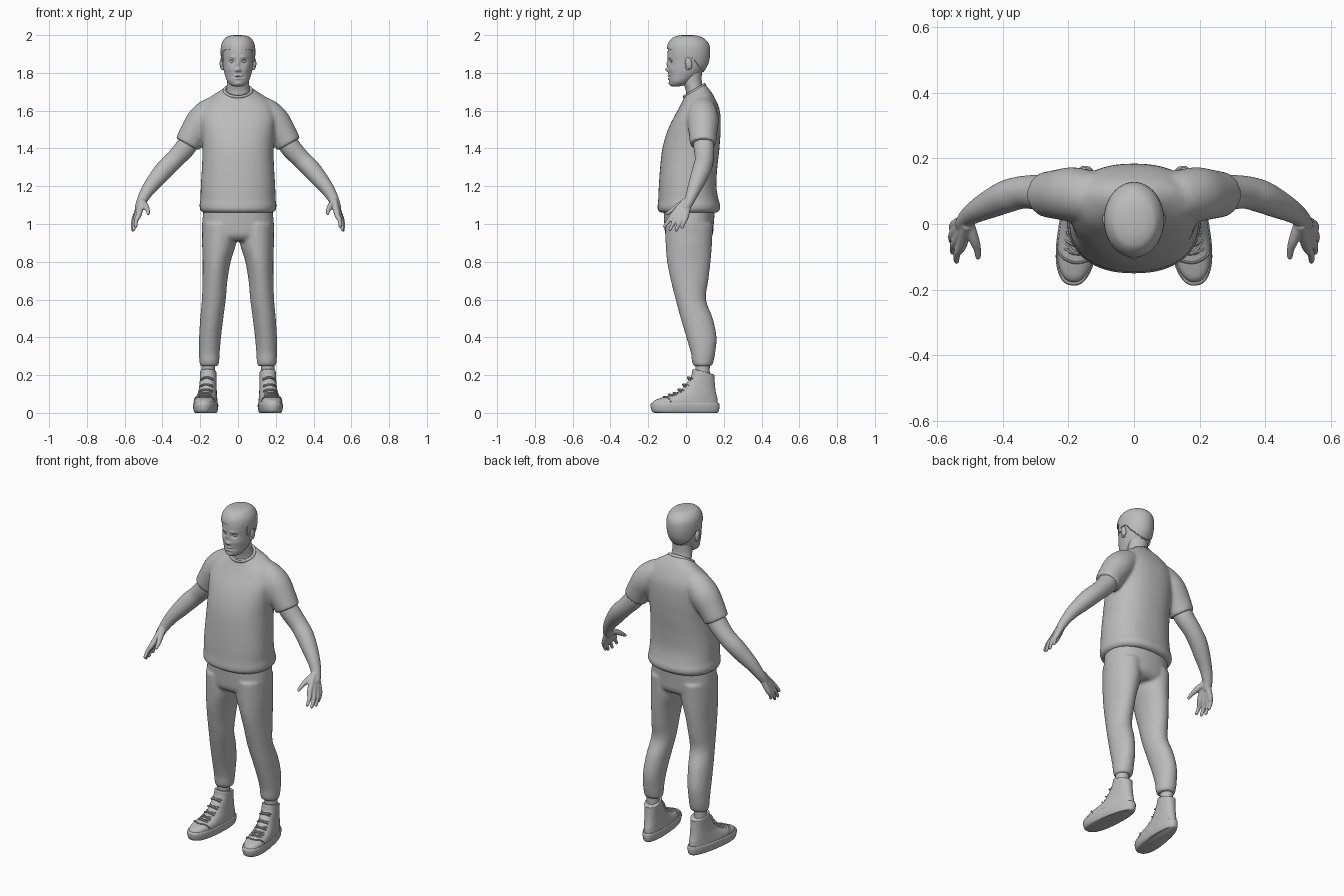
import bpy, bmesh, math
from mathutils import Vector, Matrix

if "Cube" in bpy.data.objects:
    bpy.data.objects.remove(bpy.data.objects["Cube"])

grey = bpy.data.materials.new("plain grey")
grey.diffuse_color = (0.5, 0.5, 0.5, 1)
grey.use_nodes = True
grey.node_tree.nodes["Principled BSDF"].inputs["Base Color"].default_value = grey.diffuse_color


def smooth_rows(rows, steps):
    """Catmull-Rom interpolation through tuples of numbers."""
    out = []
    for i in range(len(rows) - 1):
        p = [rows[max(0, min(len(rows) - 1, i + k))] for k in (-1, 0, 1, 2)]
        for s in range(steps):
            t = s / steps
            out.append([0.5 * (2 * b + (c - a) * t + (2 * a - 5 * b + 4 * c - d) * t * t
                               + (3 * b - a - 3 * c + d) * t ** 3) for a, b, c, d in zip(*p)])
    return out + [list(rows[-1])]


def skin(bm, rings):
    vs = [[bm.verts.new(c) for c in r] for r in rings]
    n = len(vs[0])
    for a, b in zip(vs, vs[1:]):
        for i in range(n):
            bm.faces.new((a[i], a[(i + 1) % n], b[(i + 1) % n], b[i]))
    bm.faces.new(vs[0][::-1])
    bm.faces.new(vs[-1])


def loft(bm, rows, sides=48, steps=5, n=2.0, cx=0.0, grow=0.0):
    """Stacked ovals; each row is z, front y, back y, half width, tilt, centre x."""
    rings = []
    for z, yf, yb, rx, tilt, x0 in smooth_rows([tuple(r) + (0, cx)[len(r) - 4:] for r in rows], steps):
        cy, ry, ring = (yf + yb) / 2, (yb - yf) / 2 + grow, []
        for i in range(sides):
            c, s = math.cos(2 * math.pi * i / sides), math.sin(2 * math.pi * i / sides)
            dy = ry * math.copysign(abs(s) ** (2 / n), s)
            ring.append((x0 + (rx + grow) * math.copysign(abs(c) ** (2 / n), c), cy + dy, z + tilt * dy))
        rings.append(ring)
    skin(bm, rings)


def tube(bm, pts, sides=20, steps=5, round_end=True):
    """Round tube through points x, y, z, radius."""
    p = smooth_rows(pts, steps)
    if round_end:
        t = (Vector(p[-1][:3]) - Vector(p[-2][:3])).normalized()
        e, r = Vector(p[-1][:3]), p[-1][3]
        p += [[*(e + t * r * k), r * math.sqrt(1 - k * k)] for k in (0.4, 0.75, 0.95)]
    rings = []
    for i, (x, y, z, r) in enumerate(p):
        t = Vector(p[min(i + 1, len(p) - 1)][:3]) - Vector(p[max(i - 1, 0)][:3])
        u = t.cross(Vector((0.05, 1, 0.1))).normalized()
        v = t.cross(u).normalized()
        rings.append([Vector((x, y, z)) + r * (u * math.cos(a) + v * math.sin(a))
                      for a in (2 * math.pi * k / sides for k in range(sides))])
    skin(bm, rings)


def ball(bm, centre, scale, rot=0.0):
    m = Matrix.Translation(centre) @ Matrix.Rotation(rot, 4, 'X') @ Matrix.Diagonal((*scale, 1))
    bmesh.ops.create_uvsphere(bm, u_segments=20, v_segments=14, radius=1, matrix=m)


def finish(bm, name, mirror=False, voxel=0.0, relax=4, angle=40):
    bmesh.ops.recalc_face_normals(bm, faces=bm.faces)
    me = bpy.data.meshes.new(name)
    bm.to_mesh(me)
    bm.free()
    ob = bpy.data.objects.new(name, me)
    bpy.context.collection.objects.link(ob)
    me.materials.append(grey)
    bpy.ops.object.select_all(action='DESELECT')
    ob.select_set(True)
    bpy.context.view_layer.objects.active = ob
    bpy.ops.object.shade_smooth_by_angle(angle=math.radians(angle))
    if mirror:
        ob.modifiers.new("mirror", 'MIRROR').use_mirror_merge = False
    if voxel:
        rm = ob.modifiers.new("fuse", 'REMESH')
        rm.mode, rm.voxel_size, rm.use_smooth_shade = 'VOXEL', voxel, True
        sm = ob.modifiers.new("relax", 'SMOOTH')
        sm.factor, sm.iterations = 0.5, relax
    return ob


# Shirt: body and sleeves fused into one garment
bm = bmesh.new()
loft(bm, [(1.06, -.135, .165, .185), (1.075, -.15, .18, .2), (1.1, -.15, .181, .204),
          (1.13, -.147, .172, .199), (1.2, -.144, .161, .197), (1.3, -.137, .166, .191),
          (1.4, -.125, .177, .188), (1.5, -.1, .184, .195, .08), (1.58, -.07, .178, .198, .2),
          (1.65, -.035, .145, .165, .35), (1.69, -.015, .115, .105, .5), (1.71, -.008, .1, .075, .6)], n=2.3)
for s in (1, -1):
    tube(bm, [(s * .08, .08, 1.61, .07), (s * .14, .085, 1.59, .079), (s * .19, .09, 1.545, .083),
              (s * .235, .09, 1.48, .075), (s * .268, .09, 1.422, .069)], sides=32, round_end=False)
finish(bm, "shirt", voxel=.009, relax=5)

# Ribbed collar
bpy.ops.mesh.primitive_torus_add(major_segments=48, minor_segments=10, major_radius=.07, minor_radius=.008,
                                 location=(0, .045, 1.705), rotation=(.54, 0, 0))
collar = bpy.context.object
collar.name = "collar"
collar.scale = (1.02, .9, 1.2)
collar.data.materials.append(grey)
bpy.ops.object.shade_smooth()

# Trousers: hips and two legs fused at the crotch
bm = bmesh.new()
loft(bm, [(1.1, -.12, .155, .18), (1.0, -.115, .147, .19), (.94, -.108, .14, .188), (.91, -.08, .11, .17)], n=2.3)
for s in (1, -1):
    loft(bm, [(1.0, -.11, .142, .09, 0, s * .098), (.9, -.108, .138, .09, 0, s * .1),
              (.8, -.1, .13, .074, 0, s * .113), (.7, -.08, .118, .066, 0, s * .122),
              (.6, -.055, .106, .063, 0, s * .128), (.5, -.028, .142, .061, 0, s * .139),
              (.4, .002, .162, .058, 0, s * .148), (.32, .025, .155, .055, 0, s * .152),
              (.28, .03, .148, .053, 0, s * .152), (.255, .037, .14, .05, 0, s * .152),
              (.247, .045, .13, .043, 0, s * .152)])
finish(bm, "trousers", voxel=.009)

# Socks
bm = bmesh.new()
loft(bm, [(.15, .045, .13, .036), (.2, .05, .126, .035), (.27, .05, .126, .035)], sides=28, cx=.158)
finish(bm, "sock", mirror=True)


# Shoes: wider at the toe and turned slightly outward
def place_shoe(bm):
    for v in bm.verts:
        k = 1 + .9 * max(-.17, min(.2, .06 - v.co.y))
        x, y = v.co.x * k, v.co.y - .1
        v.co.x, v.co.y = .155 + x - .12 * y, .1 + y + .12 * x


bm = bmesh.new()
loft(bm, [(0, -.165, .165, .047), (.008, -.18, .173, .053), (.03, -.187, .177, .057),
          (.047, -.187, .176, .057), (.053, -.182, .172, .054)], n=2.4, steps=3)
place_shoe(bm)
finish(bm, "sole", mirror=True)

UPPER = [(.045, -.18, .168, .054), (.065, -.168, .167, .053), (.08, -.13, .165, .051), (.095, -.08, .161, .049),
         (.12, -.03, .156, .046), (.16, .005, .152, .044), (.195, .028, .15, .044), (.215, .035, .15, .043, -.25),
         (.217, .042, .143, .037, -.25)]
bm = bmesh.new()
loft(bm, UPPER, n=2.3, steps=4)
place_shoe(bm)
finish(bm, "shoe_upper", mirror=True, angle=60)

# Laces crossing the instep, plus the toe cap seam
bm = bmesh.new()
for i in range(5):
    y, z = -.088 + .025 * i, .094 + .0045 * i * (i + 1)
    for s in (1, -1):
        tube(bm, [(s * .03, y + .026, z - .002, .0045), (0, y - .002, z + .004, .005),
                  (-s * .03, y + .008, z - .008, .0045)], sides=8, steps=4)
tube(bm, [(-.047, -.085, .06, .004), (-.035, -.105, .084, .004), (0, -.118, .085, .004),
          (.035, -.105, .084, .004), (.047, -.085, .06, .004)], sides=8, steps=4)
place_shoe(bm)
finish(bm, "laces", mirror=True)

# Arms with palm, four fingers and thumb fused
bm = bmesh.new()
tube(bm, [(.23, .09, 1.49, .055), (.275, .095, 1.41, .055), (.335, .097, 1.343, .05), (.385, .085, 1.293, .05),
          (.43, .065, 1.24, .045), (.475, .042, 1.183, .036), (.507, .02, 1.128, .028), (.522, 0, 1.09, .024)], sides=24)
FINGERS = [((.525, -.066, 1.05), (.541, -.113, .988)), ((.537, -.045, 1.04), (.552, -.086, .97)),
           ((.543, -.022, 1.036), (.556, -.052, .968)), ((.543, 0, 1.04), (.552, -.02, .983))]
for knuckle, tip in FINGERS:
    k, t = Vector(knuckle), Vector(tip)
    mid = k.lerp(t, .5) + Vector((.006, 0, 0))
    tube(bm, [(.508, .015 + k.y * .25, 1.125, .018), (*k, .0155), (*mid, .0115), (*t, .009)], sides=14)
tube(bm, [(.507, .01, 1.12, .018), (.488, -.045, 1.092, .016), (.478, -.075, 1.073, .012),
          (.475, -.1, 1.056, .009)], sides=14)
finish(bm, "arm", mirror=True, voxel=.0045, relax=3)

# Neck
bm = bmesh.new()
loft(bm, [(1.64, .0, .11, .066), (1.7, .0, .1, .063), (1.75, -.015, .084, .058), (1.82, -.03, .085, .058)], sides=32)
finish(bm, "neck")

# Head, with facial relief pushed along y: x, z, spread x, spread z, depth
HEAD = [(1.728, -.072, -.035, .02), (1.736, -.083, -.005, .038), (1.755, -.089, .03, .056), (1.785, -.092, .07, .068),
        (1.82, -.094, .098, .077), (1.86, -.095, .116, .082), (1.91, -.097, .122, .086),
        (1.95, -.09, .115, .081), (1.978, -.068, .088, .063), (1.99, -.04, .055, .038), (1.994, -.01, .025, .01)]
RELIEF = [(0, 1.848, .008, .02, -.008), (0, 1.817, .011, .01, -.016), (.011, 1.812, .006, .006, -.007),
          (.032, 1.86, .014, .01, .012), (.03, 1.884, .018, .007, -.005), (.042, 1.82, .016, .016, -.004),
          (0, 1.784, .018, .004, -.006), (0, 1.777, .024, .0025, .005), (0, 1.769, .016, .004, -.006),
          (0, 1.742, .016, .01, -.006), (.03, 1.782, .006, .006, .003)]
bm = bmesh.new()
loft(bm, HEAD, sides=112, steps=9)
for v in bm.verts:
    if v.co.y < -.02:
        x, z = v.co.x, v.co.z
        for rx, rz, sx, sz, d in RELIEF:
            for side in ((1, -1) if rx else (1,)):
                v.co.y += d * math.exp(-((x - side * rx) / sx) ** 2 - ((z - rz) / sz) ** 2)
finish(bm, "head", angle=70)


# Short hair: scalp shell trimmed along a hairline
def hairline(y):
    if y < -.035:
        return 1.926 - .012 * (y + .1) / .065
    if y < -.005:
        return 1.86
    return 1.88 if y < .035 else 1.88 - 1.3 * (y - .035)


bm = bmesh.new()
loft(bm, HEAD, sides=96, steps=9, grow=.006)
for v in bm.verts:
    v.co.z += .006 * max(0, min(1, (v.co.z - 1.9) / .08))
low = [f for f in bm.faces if f.calc_center_median().z < max(1.785, hairline(f.calc_center_median().y))]
bmesh.ops.delete(bm, geom=low, context='FACES')
rim = [e for e in bm.edges if e.is_boundary]
new = bmesh.ops.extrude_edge_only(bm, edges=rim)["geom"]
for v in (g for g in new if isinstance(g, bmesh.types.BMVert)):
    v.co.x *= .89
    v.co.y = .012 + (v.co.y - .012) * .9
finish(bm, "hair", angle=60)

# Ears and eyes
bm = bmesh.new()
ball(bm, (.086, .014, 1.85), (.011, .018, .032), .2)
ball(bm, (.082, .008, 1.828), (.009, .011, .014))
finish(bm, "ear", mirror=True)
bm = bmesh.new()
ball(bm, (.032, -.071, 1.86), (.0125, .011, .009))
finish(bm, "eye", mirror=True)
